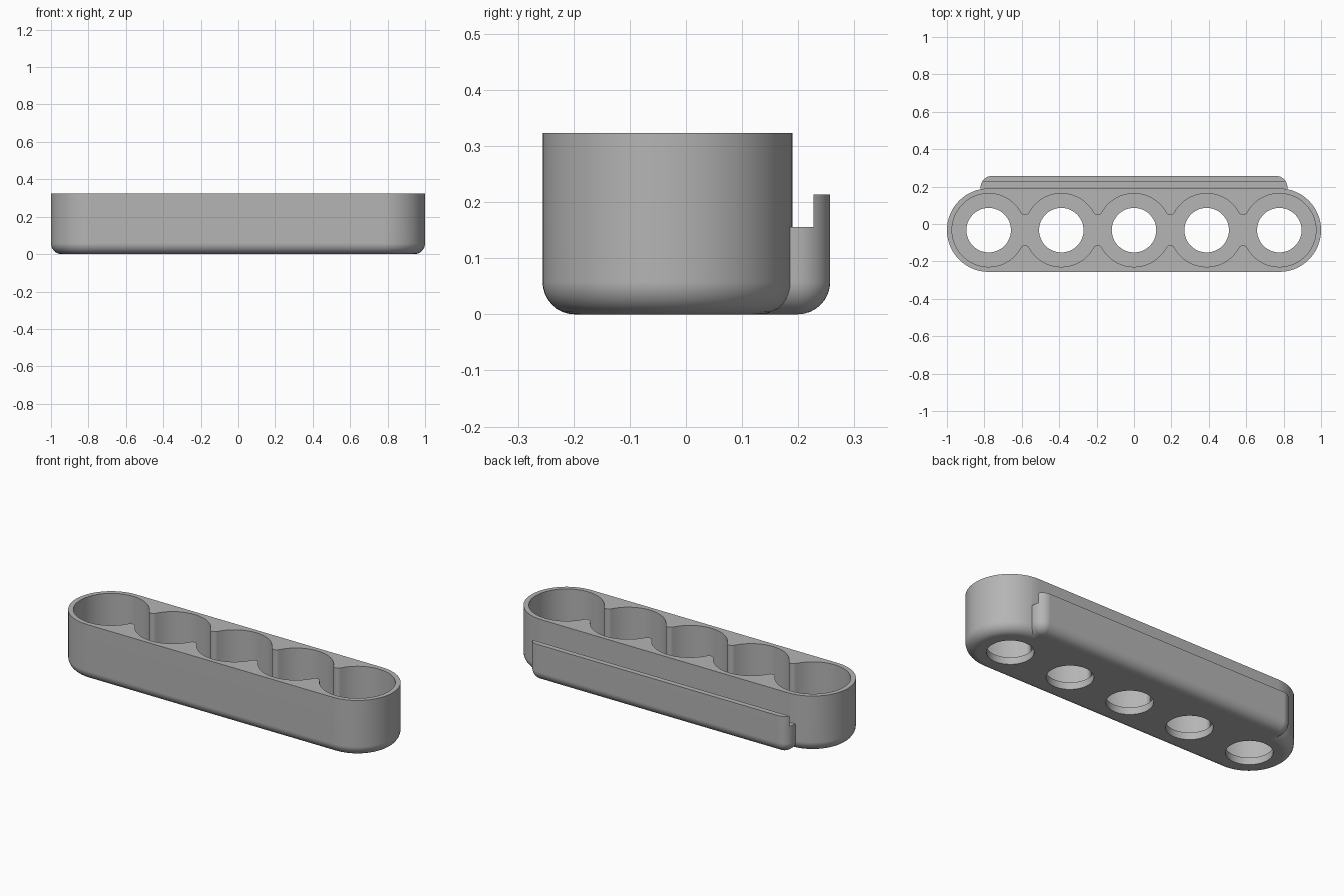
import bpy
import bmesh
from math import pi, sin, cos, atan2, sqrt, radians

cube = bpy.data.objects.get("Cube")
if cube:
    bpy.data.objects.remove(cube, do_unlink=True)

AXIS_Y = -0.033      # row of pockets
PITCH = 0.3885       # pocket spacing
COUNT = 5
TOP = 0.323
FLOOR = 0.04
ROUND = 0.058        # rounding of the bottom edge
END_X = PITCH * 2
END_R = 1 - END_X
POCKET_R = 0.196
NECK_R = 0.025       # rounded tips between pockets

grey = bpy.data.materials.new("plain_grey")
grey.use_nodes = True
grey.diffuse_color = (0.46, 0.46, 0.46, 1)
grey.node_tree.nodes["Principled BSDF"].inputs["Base Color"].default_value = grey.diffuse_color


def arc(cx, cy, r, start, end, steps):
    angles = [start + (end - start) * i / steps for i in range(steps + 1)]
    return [(cx + r * cos(a), cy + r * sin(a)) for a in angles]


def loft(name, levels):
    """Solid from matching outlines, each paired with its height."""
    bm = bmesh.new()
    rings = [[bm.verts.new((x, y, z)) for x, y in outline] for outline, z in levels]
    n = len(rings[0])
    for low, high in zip(rings, rings[1:]):
        for i in range(n):
            j = (i + 1) % n
            bm.faces.new((low[i], low[j], high[j], high[i]))
    bm.faces.new(rings[0])
    bm.faces.new(rings[-1])
    bmesh.ops.recalc_face_normals(bm, faces=bm.faces)
    mesh = bpy.data.meshes.new(name)
    bm.to_mesh(mesh)
    bm.free()
    mesh.materials.append(grey)
    obj = bpy.data.objects.new(name, mesh)
    bpy.context.collection.objects.link(obj)
    return obj


def rounded_base(outline, top):
    """Levels that curve in towards the bottom."""
    steps = 8
    turns = [pi / 2 * i / steps for i in range(steps + 1)]
    levels = [(outline(ROUND * (1 - sin(t))), ROUND * (1 - cos(t))) for t in turns]
    return levels + [(outline(0), top)]


def combine(target, tool, operation):
    mod = target.modifiers.new(operation, "BOOLEAN")
    mod.operation = operation
    mod.solver = "EXACT"
    mod.object = tool
    tool.hide_render = True
    bpy.ops.object.select_all(action="DESELECT")
    bpy.context.view_layer.objects.active = target
    target.select_set(True)
    bpy.ops.object.modifier_apply(modifier=mod.name)
    bpy.data.objects.remove(tool, do_unlink=True)


def body_outline(inset):
    r = END_R - inset
    return (arc(END_X, AXIS_Y, r, -pi / 2, pi / 2, 32)
            + arc(-END_X, AXIS_Y, r, pi / 2, 3 * pi / 2, 32))


def rail_outline(inset):
    r = 0.06 - inset
    x = 0.76
    y = 0.197
    return ([(-x - r, 0.1), (x + r, 0.1)]
            + arc(x, y, r, 0, pi / 2, 10) + arc(-x, y, r, pi / 2, pi, 10))


def pocket_outline():
    half = PITCH / 2
    rise = sqrt((POCKET_R + NECK_R) ** 2 - half ** 2)
    a = atan2(rise, half)
    upper = []
    for i in range(COUNT):
        cx = (i - (COUNT - 1) / 2) * PITCH
        first, last = i == 0, i == COUNT - 1
        upper += arc(cx, 0, POCKET_R, pi if first else pi - a, 0 if last else a, 28)
        if not last:
            upper += arc(cx + half, rise, NECK_R, pi + a, 2 * pi - a, 10)[1:-1]
    lower = [(x, -y) for x, y in reversed(upper[1:-1])]
    return [(x, y + AXIS_Y) for x, y in upper + lower]


# Main tray and the hooked rail along its back
tray = loft("tray", rounded_base(body_outline, TOP))
rail = loft("back_rail", rounded_base(rail_outline, 0.214))
channel = [(-1, 0), (1, 0), (1, 0.227), (-1, 0.227)]
combine(rail, loft("channel_cutter", [(channel, 0.156), (channel, 0.4)]), "DIFFERENCE")
combine(tray, rail, "UNION")

# Joined round pockets, each with a drain hole
pocket = pocket_outline()
combine(tray, loft("pocket_cutter", [(pocket, FLOOR), (pocket, 0.5)]), "DIFFERENCE")
for i in range(COUNT):
    hole = arc((i - (COUNT - 1) / 2) * PITCH, AXIS_Y, 0.119, 0, 2 * pi, 48)[:-1]
    combine(tray, loft("hole_cutter", [(hole, -0.1), (hole, 0.1)]), "DIFFERENCE")

# Smooth curves, crisp edges
bpy.ops.object.shade_smooth_by_angle(angle=radians(30))
normals = tray.modifiers.new("flat_normals", "WEIGHTED_NORMAL")
normals.keep_sharp = True
